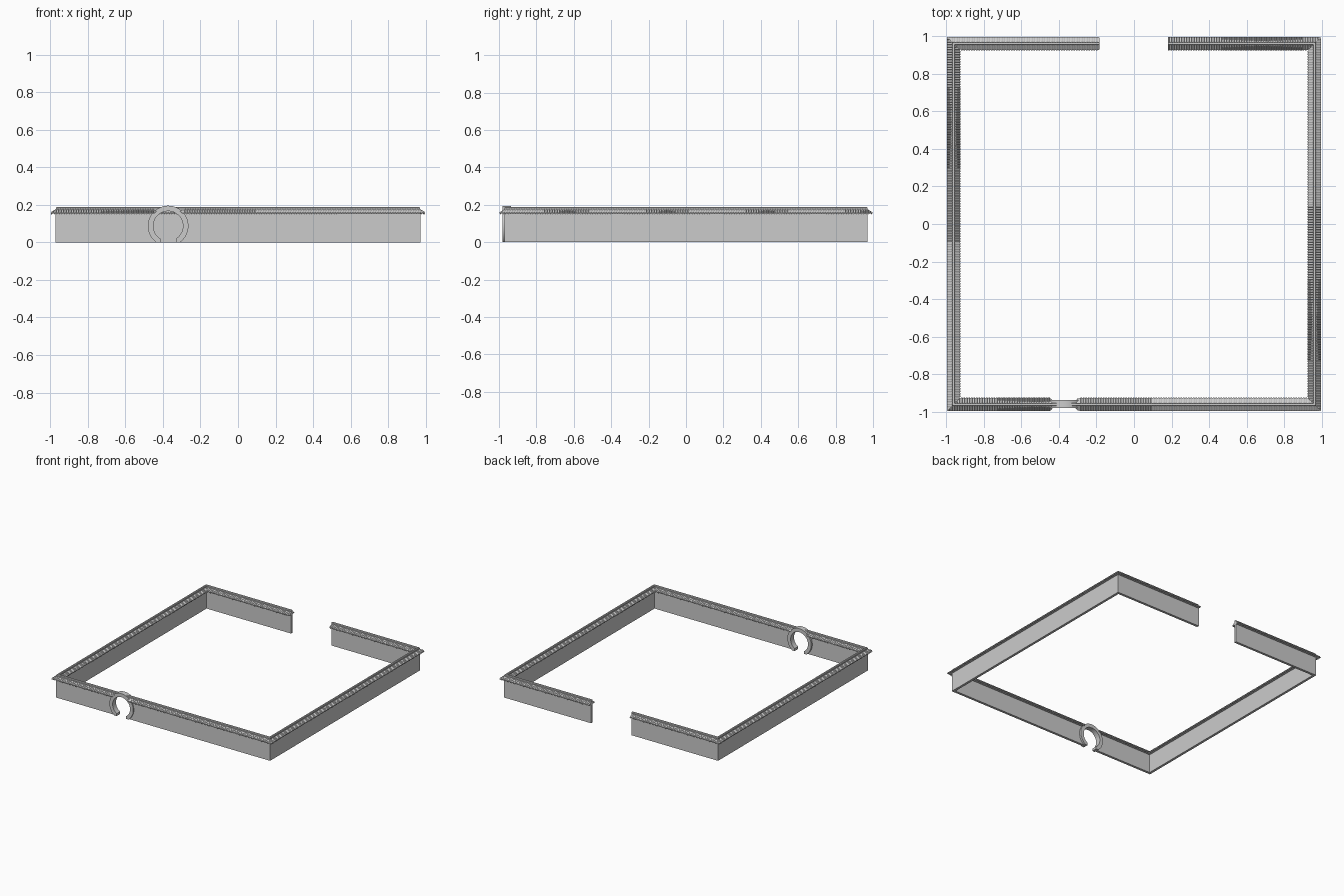
import bpy, bmesh, math
from mathutils import Vector

if "Cube" in bpy.data.objects:
    bpy.data.objects.remove(bpy.data.objects["Cube"])

C = 0.961                 # wall centreline distance
HW = 0.036                # roof half width
Z_EAVE, Z_TOP = 0.157, 0.174
GX, GY, GZ = -0.372, -0.958, 0.087   # moon gate centre
R_OUT, R_IN = 0.108, 0.079
PATH = [(0.18, C), (C, C), (C, -C), (-C, -C), (-C, C), (-0.185, C)]


def make_object(name, bm):
    bmesh.ops.recalc_face_normals(bm, faces=bm.faces)
    me = bpy.data.meshes.new(name)
    bm.to_mesh(me)
    bm.free()
    ob = bpy.data.objects.new(name, me)
    bpy.context.collection.objects.link(ob)
    return ob


def sweep(name, profile):
    """Sweep a closed (offset, z) profile along PATH with mitred corners."""
    bm = bmesh.new()
    pts = [Vector(p) for p in PATH]
    rings = []
    for i, p in enumerate(pts):
        normals = []
        for a, b in ((i - 1, i), (i, i + 1)):
            if a >= 0 and b < len(pts):
                d = (pts[b] - pts[a]).normalized()
                normals.append(Vector((-d.y, d.x)))   # outward
        m = sum(normals, Vector((0, 0)))
        rings.append([bm.verts.new((p.x + m.x * o, p.y + m.y * o, z)) for o, z in profile])
    n = len(profile)
    for r0, r1 in zip(rings, rings[1:]):
        for k in range(n):
            bm.faces.new((r0[k], r0[(k + 1) % n], r1[(k + 1) % n], r1[k]))
    bm.faces.new(rings[0])
    bm.faces.new(rings[-1])
    return make_object(name, bm)


# Wall, sloped roof and ridge
wall = sweep("wall", [(-0.01, 0), (0.01, 0), (0.01, 0.16), (-0.01, 0.16)])
e = HW - 0.003
roof = sweep("roof_slopes", [(-e, Z_EAVE - 0.004), (e, Z_EAVE - 0.004), (e, Z_EAVE),
                             (0.008, Z_TOP), (-0.008, Z_TOP), (-e, Z_EAVE)])
ridge = sweep("roof_ridge", [(-0.009, 0.168), (0.009, 0.168), (0.009, 0.184),
                             (0.005, 0.189), (-0.005, 0.189), (-0.009, 0.184)])

# Cut the round gate opening
bm = bmesh.new()
r = 0.1
arc = [math.radians(-58 + 296 * i / 40) for i in range(41)]
prof = [(r * math.cos(a), GZ + r * math.sin(a)) for a in arc]
prof = [(prof[0][0], -0.05)] + prof + [(prof[-1][0], -0.05)]
f = bm.faces.new([bm.verts.new((GX + x, GY - 0.1, z)) for x, z in prof])
ext = bmesh.ops.extrude_face_region(bm, geom=[f])
bmesh.ops.translate(bm, vec=(0, 0.2, 0),
                    verts=[v for v in ext["geom"] if isinstance(v, bmesh.types.BMVert)])
cutter = make_object("gate_cutter", bm)
cutter.hide_render = True
for ob in (wall, roof, ridge):
    mod = ob.modifiers.new("gate_hole", 'BOOLEAN')
    mod.operation = 'DIFFERENCE'
    mod.solver = 'EXACT'
    mod.object = cutter
    bpy.context.view_layer.objects.active = ob
    bpy.ops.object.modifier_apply(modifier=mod.name)
bpy.data.objects.remove(cutter)

# Moon gate frame: arc ring with short straight feet
bm = bmesh.new()
a_out = math.asin(-GZ / R_OUT)
a_in = -math.acos(0.042 / R_IN)


def arc_pts(rad, a0, n=40):
    return [(rad * math.cos(a), GZ + rad * math.sin(a))
            for a in (a0 + (math.pi - 2 * a0) * i / n for i in range(n + 1))]


outer = arc_pts(R_OUT, a_out)
inner = arc_pts(R_IN, a_in)
outer = [outer[0]] + outer[:]
outer[0] = (outer[1][0], 0)
outer[1] = (R_OUT * math.cos(a_out + 0.05), GZ + R_OUT * math.sin(a_out + 0.05))
outer[-1] = (-outer[1][0], outer[1][1])
outer.append((-outer[0][0], 0))
inner = [(0.042, 0)] + inner + [(-0.042, 0)]
secs = []
for (xo, zo), (xi, zi) in zip(outer, inner):
    secs.append([bm.verts.new((GX + x, GY + y, z)) for x, y, z in
                 ((xo, -0.022, zo), (xo, 0.022, zo), (xi, 0.022, zi), (xi, -0.022, zi))])
for s0, s1 in zip(secs, secs[1:]):
    for k in range(4):
        bm.faces.new((s0[k], s0[(k + 1) % 4], s1[(k + 1) % 4], s1[k]))
bm.faces.new(secs[0])
bm.faces.new(secs[-1])
gate = make_object("moon_gate_frame", bm)
bpy.context.view_layer.objects.active = gate
gate.select_set(True)
bpy.ops.object.shade_smooth_by_angle(angle=math.radians(35))
gate.select_set(False)


def roof_z(o):
    return Z_EAVE + (Z_TOP - Z_EAVE) * (HW - o) / (HW - 0.008)


# Half-round roof tiles with drip plates, on both slopes of every run
bm = bmesh.new()
STEP, TR = 0.0133, 0.0042


def add_tile(base, along, out, o0, o1, eave):
    rows = []
    for o in (o0, o1):
        row = []
        for i in range(6):
            a = math.pi * i / 5
            p = base + along * (TR * math.cos(a)) + out * o
            row.append(bm.verts.new((p.x, p.y, roof_z(o) - 0.001 + TR * math.sin(a))))
        rows.append(row)
    for k in range(5):
        bm.faces.new((rows[0][k], rows[0][k + 1], rows[1][k + 1], rows[1][k]))
    bm.faces.new((rows[0][5], rows[0][0], rows[1][0], rows[1][5]))
    bm.faces.new(rows[0])
    bm.faces.new(rows[1])
    if eave:   # pointed drip plate between neighbouring tiles
        p = base + along * (STEP / 2) + out * (HW - 0.002)
        tri = ((-0.005, 0.155), (0.005, 0.155), (0.0, 0.148))
        lay = [[bm.verts.new((p.x + along.x * s + out.x * t, p.y + along.y * s + out.y * t, z))
                for s, z in tri] for t in (-0.0015, 0.0005)]
        for k in range(3):
            bm.faces.new((lay[0][k], lay[0][(k + 1) % 3], lay[1][(k + 1) % 3], lay[1][k]))
        bm.faces.new(lay[0])
        bm.faces.new(lay[1])


for i in range(len(PATH) - 1):
    a, b = Vector(PATH[i]), Vector(PATH[i + 1])
    length = (b - a).length
    d = (b - a).normalized()
    nrm = Vector((-d.y, d.x))
    c0, c1 = i > 0, i < len(PATH) - 2      # run ends that meet a corner
    for side in (1, -1):
        lo = -HW if c0 else TR
        hi = length + HW if c1 else length - TR
        for k in range(int((hi - lo) / STEP) + 1):
            s = lo + k * STEP
            o0, o1 = 0.008, HW
            near = min(s if c0 else 9, length - s if c1 else 9)
            if side > 0:
                o0 = max(o0, -near)
            else:
                o1 = min(o1, near)
            base = a + d * s
            # Trim tiles against the round gate
            if i == 2 and abs(base.x - GX) < R_OUT:
                zc = GZ + math.sqrt(R_OUT ** 2 - (base.x - GX) ** 2) - 0.004
                if zc > Z_EAVE:
                    o_hit = HW - (zc - Z_EAVE) * (HW - 0.008) / (Z_TOP - Z_EAVE)
                    o1 = HW if o_hit < o0 else -1
                    if o_hit > o0:
                        o1 = -1 if zc < Z_TOP and o_hit > HW else o_hit
                    # above the ring the tile keeps only its upper part
                    o0, o1 = (1, -1) if zc > Z_EAVE + 0.004 and abs(base.x - GX) < 0.08 else (o0, HW)
                if abs(base.x - GX) < 0.08:
                    o0, o1 = 1, -1
            if o1 - o0 > 0.003:
                add_tile(base, d, nrm * side, o0, o1, o1 >= HW - 1e-6)
tiles = make_object("roof_tiles", bm)
